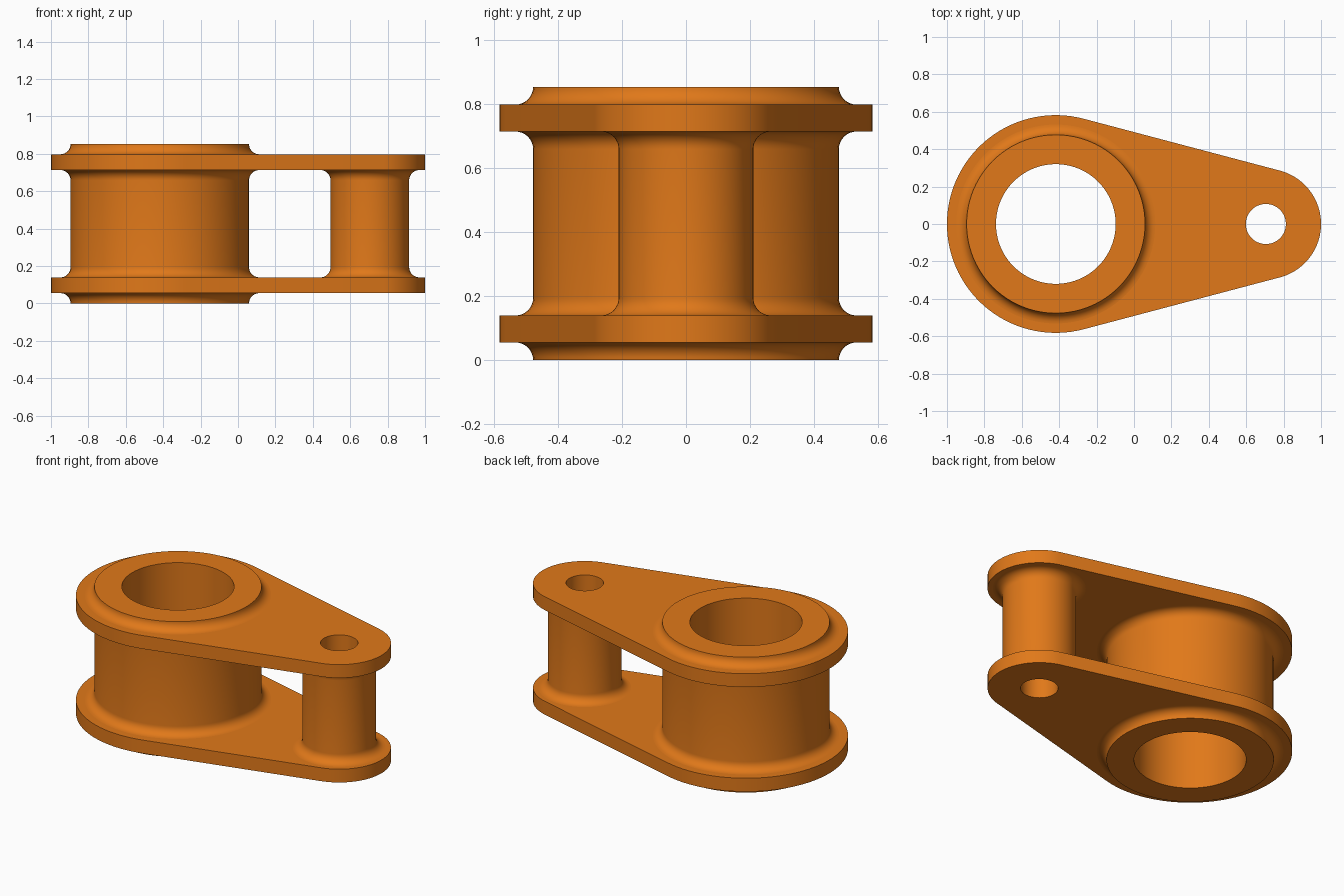
import bpy, bmesh
from math import sin, cos, acos, pi, radians

if "Cube" in bpy.data.objects:
    bpy.data.objects.remove(bpy.data.objects["Cube"])

BIG_X, BIG_R, BIG_TUBE, BIG_HOLE = -0.418, 0.582, 0.477, 0.32
PIN_X, PIN_R, PIN_TUBE, PIN_HOLE = 0.705, 0.295, 0.21, 0.107
Z_TOP, F, THICK = 0.852, 0.055, 0.084          # height, fillet radius, plate thickness
SEG, ARC = 96, 8
P0, P1 = F, F + THICK                          # lower plate
Q0, Q1 = Z_TOP - P1, Z_TOP - P0                # upper plate

bm = bmesh.new()


def circle(cx, r):
    return [(cx + r * cos(2 * pi * i / SEG), r * sin(2 * pi * i / SEG)) for i in range(SEG)]


def arc(cx, r, a0, a1, n):
    return [(cx + r * cos(a0 + (a1 - a0) * i / n), r * sin(a0 + (a1 - a0) * i / n))
            for i in range(n + 1)]


def ring(pts, z):
    return [bm.verts.new((x, y, z)) for x, y in pts]


def bridge(a, b):
    n = len(a)
    for i in range(n):
        bm.faces.new((a[i], a[(i + 1) % n], b[(i + 1) % n], b[i]))


def lathe(cx, profile):
    rings = [ring(circle(cx, r), z) for r, z in profile]
    for a, b in zip(rings, rings[1:]):
        bridge(a, b)


def fillet(r, z_plate, direction):
    """Concave quarter arc from the plate face onto a tube of radius r."""
    return [(r + F * (1 - sin(t)), z_plate + direction * F * (1 - cos(t)))
            for t in (pi / 2 * i / ARC for i in range(ARC + 1))]


def plate_face(z, *loops):
    edges = []
    for pts in loops:
        v = ring(pts, z)
        edges += [bm.edges.new((v[i - 1], v[i])) for i in range(len(v))]
    res = bmesh.ops.triangle_fill(bm, use_beauty=True, edges=edges, normal=(0, 0, 1))
    for g in res["geom"]:
        if isinstance(g, bmesh.types.BMFace):
            flat.append(g)


flat = []
# Teardrop outline: two arcs joined by their common tangents
a = acos((BIG_R - PIN_R) / (PIN_X - BIG_X))
outline = arc(BIG_X, BIG_R, a, 2 * pi - a, 64) + arc(PIN_X, PIN_R, -a, a, 48)

# Plates: rim walls, outer faces and inner faces
big_foot = circle(BIG_X, BIG_TUBE + F)
for z_out, z_in in ((P0, P1), (Q1, Q0)):
    bridge(ring(outline, z_out), ring(outline, z_in))
    plate_face(z_out, outline, big_foot, circle(PIN_X, PIN_HOLE))
    plate_face(z_in, outline, big_foot, circle(PIN_X, PIN_TUBE + F))

# Tubes between the plates, filleted at both ends
for cx, r in ((BIG_X, BIG_TUBE), (PIN_X, PIN_TUBE)):
    lathe(cx, fillet(r, P1, 1) + fillet(r, Q0, -1)[::-1])

# Large bore with the raised collars outside the plates
lathe(BIG_X, fillet(BIG_TUBE, Q1, 1) + [(BIG_HOLE, Z_TOP), (BIG_HOLE, 0)]
      + fillet(BIG_TUBE, P0, -1)[::-1])

# Small bore
lathe(PIN_X, [(PIN_HOLE, P0), (PIN_HOLE, Q1)])

# Weld, then smooth shading with flat plate faces and crisp edges
for f in bm.faces:
    f.smooth = True
for f in flat:
    f.smooth = False
bmesh.ops.remove_doubles(bm, verts=bm.verts[:], dist=1e-5)
bmesh.ops.recalc_face_normals(bm, faces=bm.faces[:])
for e in bm.edges:
    if len(e.link_faces) == 2:
        mixed = e.link_faces[0].smooth != e.link_faces[1].smooth
        e.smooth = not (mixed or e.calc_face_angle() > radians(30))

mesh = bpy.data.meshes.new("link_body")
bm.to_mesh(mesh)
bm.free()
link = bpy.data.objects.new("link_body", mesh)
bpy.context.collection.objects.link(link)

mat = bpy.data.materials.new("orange")
mat.diffuse_color = (0.75, 0.19, 0.01, 1)
mat.use_nodes = True
mat.node_tree.nodes["Principled BSDF"].inputs["Base Color"].default_value = mat.diffuse_color
mesh.materials.append(mat)
